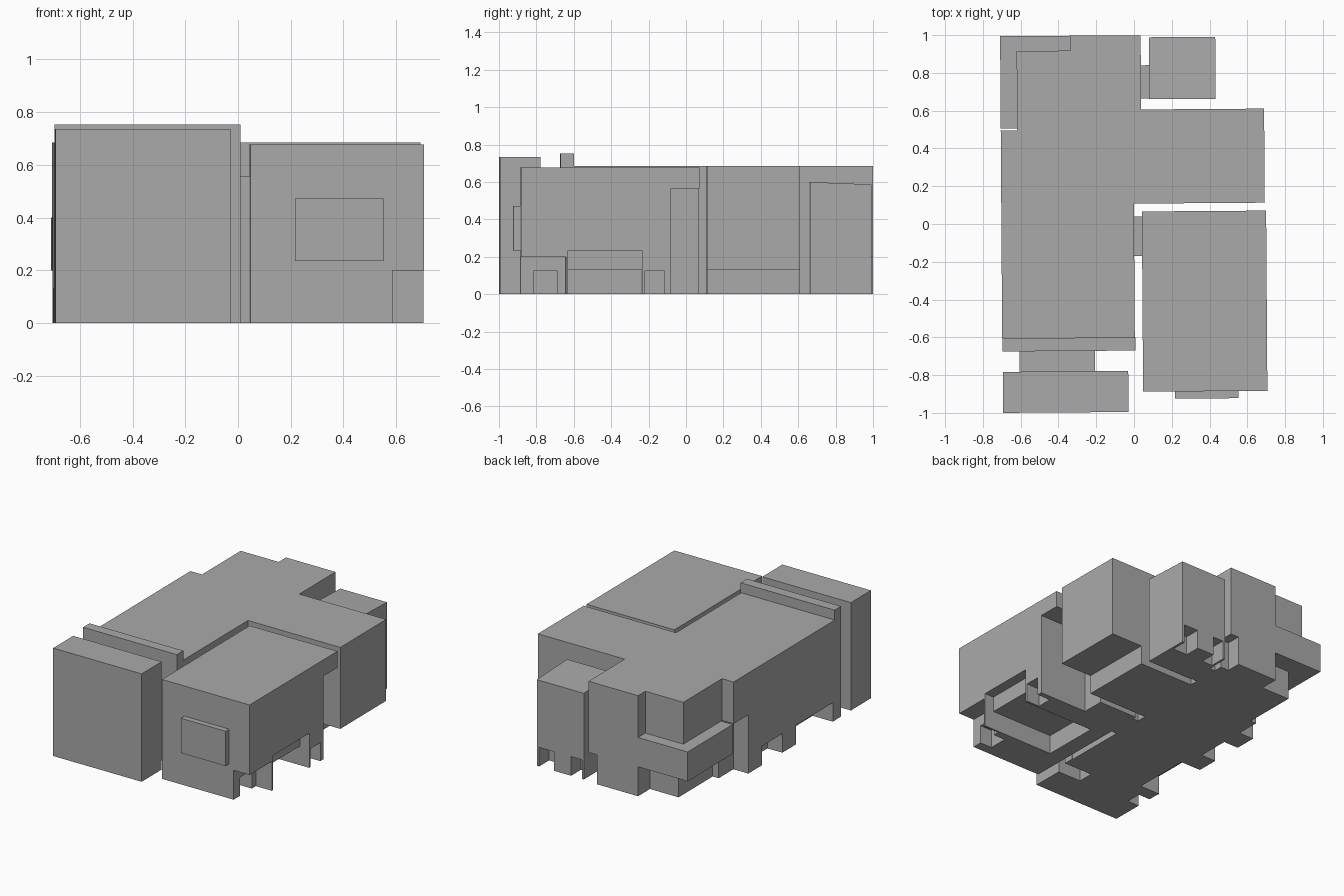
import bpy, bmesh

if "Cube" in bpy.data.objects:
    bpy.data.objects.remove(bpy.data.objects["Cube"], do_unlink=True)

TILT = 0.007  # the whole site is turned slightly

grey = bpy.data.materials.new("plain_grey")
grey.use_nodes = True
grey.diffuse_color = (0.4, 0.4, 0.4, 1)
grey.node_tree.nodes["Principled BSDF"].inputs["Base Color"].default_value = (0.4, 0.4, 0.4, 1)


def prism(name, outline, z0, z1):
    """Extrude a footprint from z0 to z1."""
    bm = bmesh.new()
    base = bm.faces.new([bm.verts.new((x, y, z0)) for x, y in outline])
    top = bmesh.ops.extrude_face_region(bm, geom=[base])["geom"]
    for v in top:
        if isinstance(v, bmesh.types.BMVert):
            v.co.z = z1
    bmesh.ops.recalc_face_normals(bm, faces=bm.faces)
    mesh = bpy.data.meshes.new(name)
    bm.to_mesh(mesh)
    bm.free()
    mesh.materials.append(grey)
    obj = bpy.data.objects.new(name, mesh)
    obj.rotation_euler.z = TILT
    bpy.context.collection.objects.link(obj)
    return obj


def box(name, x0, x1, y0, y1, z0, z1):
    return prism(name, [(x0, y0), (x1, y0), (x1, y1), (x0, y1)], z0, z1)


def cut(obj, *bounds):
    """Subtract one box from a part and discard the cutter."""
    cutter = box("cutter", *bounds)
    cutter.hide_render = True
    mod = obj.modifiers.new("cut", "BOOLEAN")
    mod.operation = "DIFFERENCE"
    mod.solver = "EXACT"
    mod.object = cutter
    bpy.context.view_layer.update()
    result = bpy.data.meshes.new_from_object(
        obj.evaluated_get(bpy.context.evaluated_depsgraph_get()))
    obj.modifiers.clear()
    obj.data = result
    bpy.data.objects.remove(cutter, do_unlink=True)


LOW = -0.1  # cutters start below the ground

# Main hall with its side wing
hall = prism("main_hall", [(-0.702, -0.6), (0, -0.6), (0, 0.108), (0.693, 0.108),
                           (0.693, 0.606), (0.042, 0.606), (0.042, 0.999), (-0.702, 0.999)],
             0, 0.685)
# Upper corner set back above the ledge
cut(hall, -0.8, -0.615, 0.5, 1.1, 0.4, 0.8)
cut(hall, -0.8, -0.33, 0.92, 1.1, 0.4, 0.8)
# Recess under the ledge
cut(hall, -0.8, -0.545, 0.5, 1.1, LOW, 0.2)
cut(hall, -0.8, -0.33, 0.87, 1.1, LOW, 0.2)
cut(hall, -0.8, -0.59, 0.34, 0.51, LOW, 0.4)
# Openings along the long wall
cut(hall, -0.8, -0.59, -0.03, 0.19, LOW, 0.13)
cut(hall, -0.8, -0.55, -0.58, -0.18, LOW, 0.13)
# Open space beneath the wing and the rear corner niche
cut(hall, 0.455, 0.8, 0.05, 0.7, LOW, 0.13)
cut(hall, -0.02, 0.1, 0.9, 1.1, LOW, 0.2)

# Parapet wall, front block and the link between them
box("parapet_wall", -0.7, 0.004, -0.67, -0.6, 0, 0.752)
box("front_link", -0.612, -0.212, -0.79, -0.66, 0, 0.6)
box("front_block", -0.7, -0.036, -0.995, -0.778, 0, 0.735)

# Side block with undercuts and entrances
side = box("side_block", 0.042, 0.7, -0.888, 0.066, 0, 0.677)
cut(side, 0.335, 0.8, -0.085, 0.2, LOW, 0.565)
cut(side, 0.58, 0.8, -1, -0.647, LOW, 0.2)
cut(side, 0.63, 0.8, -0.636, -0.24, LOW, 0.235)
cut(side, 0.157, 0.8, -0.636, -0.24, LOW, 0.13)
cut(side, 0.49, 0.59, -0.82, -0.69, LOW, 0.125)
cut(side, 0.6, 0.8, -0.225, -0.12, LOW, 0.125)
box("bay_window", 0.21, 0.546, -0.926, -0.88, 0.235, 0.472)
box("side_link", -0.01, 0.05, -0.17, 0.04, 0, 0.555)

# Rear annex with a gently sloping roof and entrances
annex = box("rear_annex", 0.085, 0.437, 0.66, 0.988, 0, 0.6)
for v in annex.data.vertices:
    if v.co.z > 0.5 and v.co.y > 0.9:
        v.co.z = 0.587
cut(annex, 0.31, 0.42, 0.88, 1.1, LOW, 0.13)
cut(annex, 0.1, 0.18, 0.88, 1.1, LOW, 0.13)
box("annex_link", 0.035, 0.09, 0.665, 0.84, 0, 0.55)
